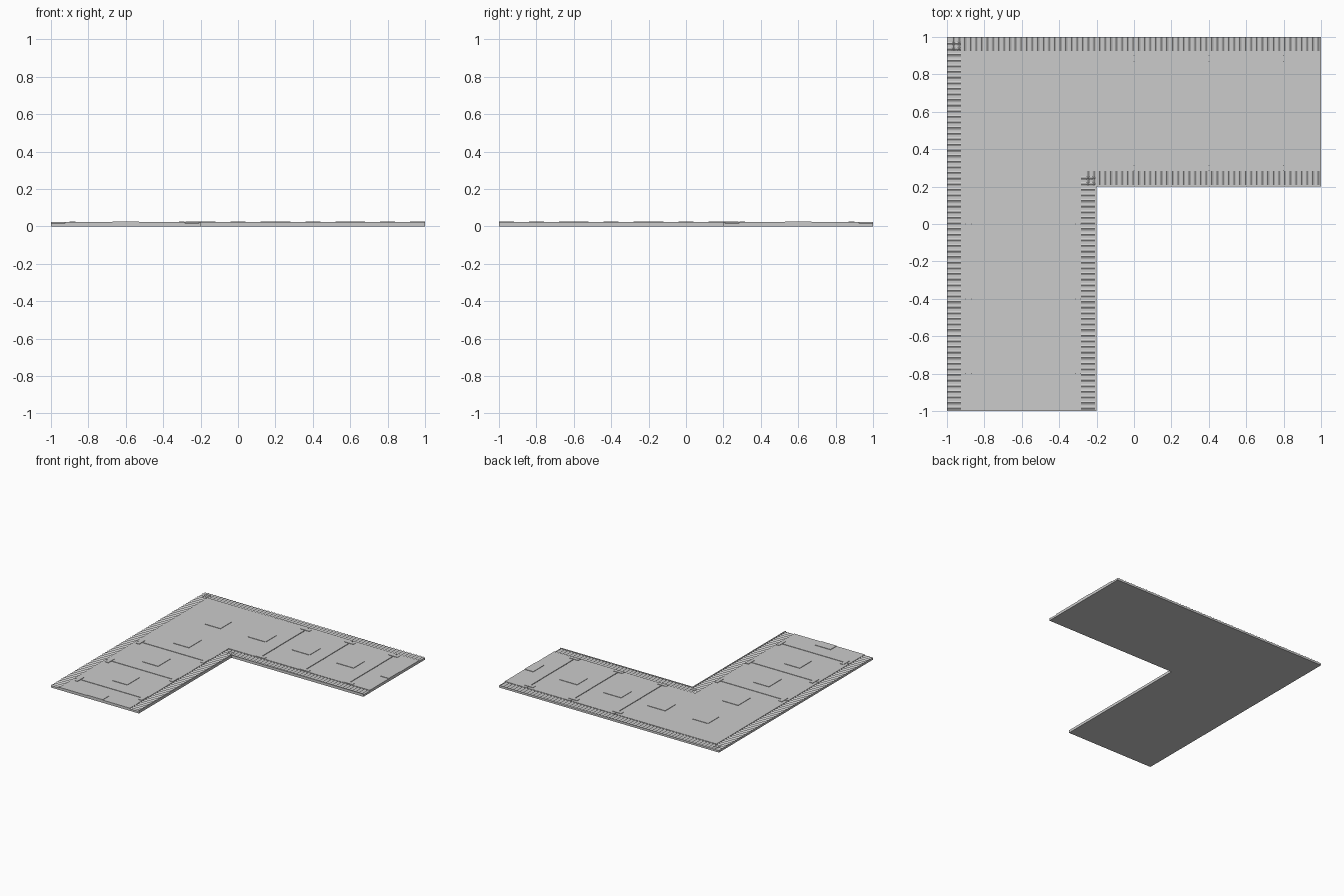
import bpy, bmesh

if "Cube" in bpy.data.objects:
    bpy.data.objects.remove(bpy.data.objects["Cube"])

BASE_Z, DECK_Z, PLATE_Z = 0.016, 0.022, 0.0255
RIB_STEP, RIB_W = 0.03, 0.018


def flip(pts):
    """Reflect across the corner diagonal, so one arm gives the other."""
    return [(-y, -x) for x, y in pts][::-1]


def rect(x0, x1, y0, y1):
    return [(x0, y0), (x1, y0), (x1, y1), (x0, y1)]


def prism(bm, pts, z0, z1):
    low = [bm.verts.new((x, y, z0)) for x, y in pts]
    top = [bm.verts.new((x, y, z1)) for x, y in pts]
    bm.faces.new(low[::-1])
    bm.faces.new(top)
    n = len(pts)
    for i in range(n):
        j = (i + 1) % n
        bm.faces.new((low[i], low[j], top[j], top[i]))


def rib(bm, x0, x1, y, mirrored):
    """Low wedge-shaped tread rib lying across an edge band."""
    ends = []
    for x in (x0, x1):
        sect = [(x, y - RIB_W / 2, BASE_Z), (x, y + RIB_W / 2, BASE_Z), (x, y, DECK_Z)]
        if mirrored:
            sect = [(-b, -a, z) for a, b, z in sect]
        ends.append([bm.verts.new(p) for p in sect])
    a, b = ends
    bm.faces.new(a)
    bm.faces.new(b[::-1])
    for i in range(3):
        j = (i + 1) % 3
        bm.faces.new((a[i], b[i], b[j], a[j]))


def finish(name, bm):
    bmesh.ops.recalc_face_normals(bm, faces=bm.faces)
    mesh = bpy.data.meshes.new(name)
    bm.to_mesh(mesh)
    bm.free()
    bpy.context.collection.objects.link(bpy.data.objects.new(name, mesh))


# L-shaped slab under everything
bm = bmesh.new()
prism(bm, [(-1, -1), (-0.2, -1), (-0.2, 0.2), (1, 0.2), (1, 1), (-1, 1)], 0, BASE_Z)
finish("base_slab", bm)

# Deck panels with narrow seams, corner panel in one piece
bm = bmesh.new()
gap, xa, xb = 0.003, -0.925, -0.283
for y0, y1 in ((-1, -0.8), (-0.8, -0.4), (-0.4, 0.0)):
    p = rect(xa, xb, y0 + (gap if y0 > -1 else 0), y1 - gap)
    prism(bm, p, BASE_Z, DECK_Z)
    prism(bm, flip(p), BASE_Z, DECK_Z)
prism(bm, [(xa, gap), (xb, gap), (xb, -xb), (-gap, -xb), (-gap, -xa), (xa, -xa)],
      BASE_Z, DECK_Z)
finish("deck_panels", bm)

# Narrow lip along the inner edges
bm = bmesh.new()
prism(bm, [(-0.208, -1), (-0.2, -1), (-0.2, 0.2), (1, 0.2), (1, 0.208), (-0.208, 0.208)],
      BASE_Z, DECK_Z)
finish("inner_lip", bm)

# Ribbed bands along outer and inner edges, crossing at the corners
for name, x0, x1, y_end in (("outer_ribs", -1, -0.925, 1.0),
                            ("inner_ribs", -0.283, -0.208, 0.283)):
    bm = bmesh.new()
    count = int((y_end + 1) / RIB_STEP)
    for i in range(count):
        y = -1 + RIB_STEP * (i + 0.5)
        rib(bm, x0, x1, y, False)
        rib(bm, x0, x1, y, True)
    finish(name, bm)

# Thin raised plates on the centre line of each arm
bm = bmesh.new()
for y in (-1, -0.6, -0.2, 0.2):
    p = rect(-0.67, -0.53, max(y - 0.08, -1), y + 0.08)
    prism(bm, p, DECK_Z, PLATE_Z)
    prism(bm, flip(p), DECK_Z, PLATE_Z)
prism(bm, rect(-0.67, -0.53, 0.53, 0.67), DECK_Z, PLATE_Z)
finish("centre_plates", bm)

# Small raised pads at the ends of each seam
bm = bmesh.new()
for y in (-0.8, -0.4, 0.0):
    for x in (-0.885, -0.3):
        p = rect(x - 0.015, x + 0.015, y - 0.04, y + 0.04)
        prism(bm, p, DECK_Z, PLATE_Z)
        prism(bm, flip(p), DECK_Z, PLATE_Z)
finish("seam_pads", bm)
